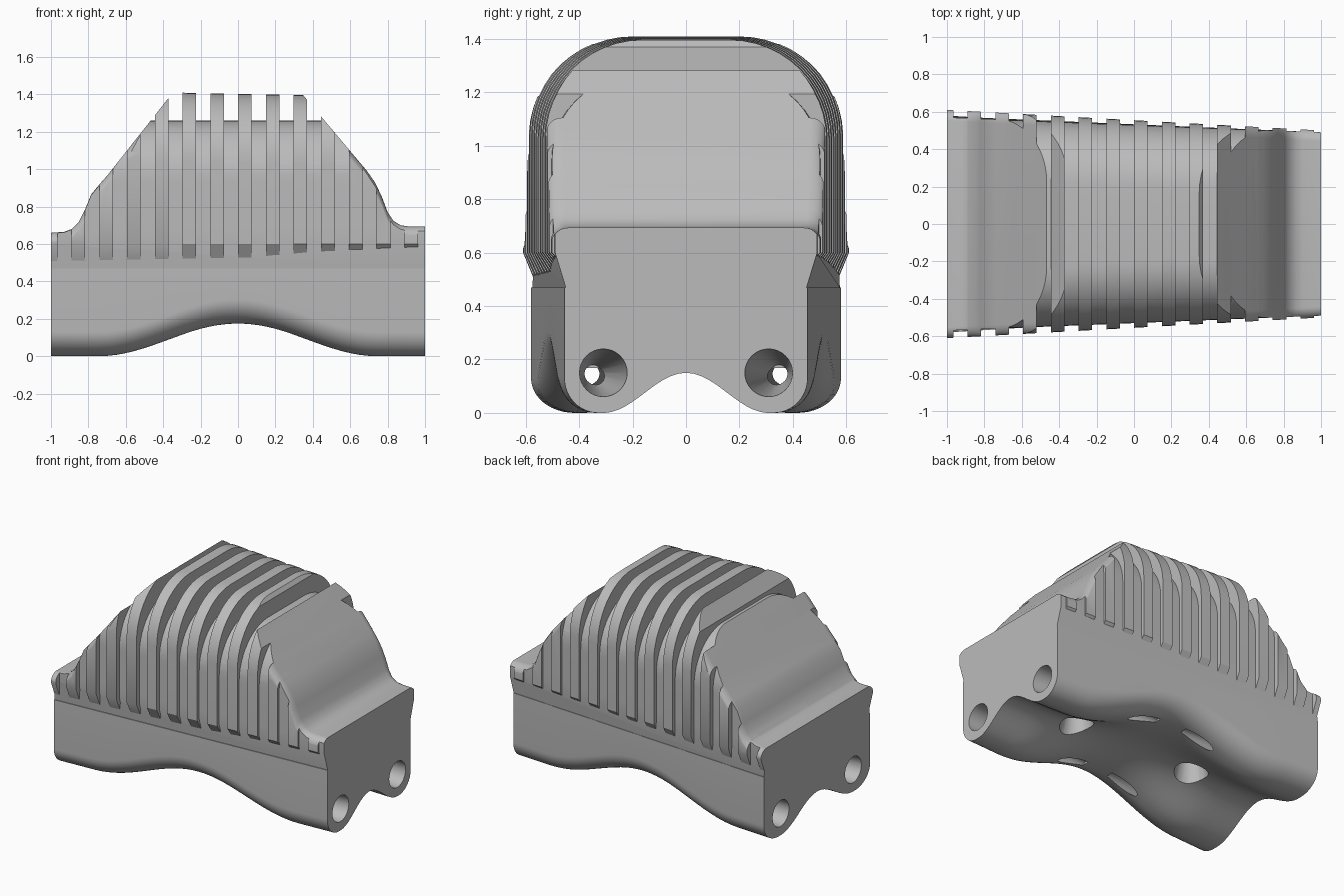
import bpy
import bmesh
from math import cos, sin, pi, sqrt

old = bpy.data.objects.get("Cube")
if old:
    bpy.data.objects.remove(old)

grey = bpy.data.materials.new("plain grey")
grey.use_nodes = True
grey.diffuse_color = (0.5, 0.5, 0.5, 1)
grey.node_tree.nodes["Principled BSDF"].inputs["Base Color"].default_value = (0.5, 0.5, 0.5, 1)


# Widths taper along the length
def base_half(x):
    return 0.5175 - 0.0625 * x


def core_half(x):
    return 0.53 - 0.04 * x


def fin_half(x):
    return 0.555 - 0.055 * x


def section(x, half, top, radius, foot, foot_z, shoulder):
    """Closed outline with narrow foot, straight sides and rounded upper corners."""
    side = [(foot, foot_z), (half, shoulder)]
    for i in range(13):
        t = i / 12 * pi / 2
        side.append((half - radius + radius * cos(t), top - radius + radius * sin(t)))
    return [(x, y, z) for y, z in side] + [(x, -y, z) for y, z in reversed(side)]


def loft(bm, rings):
    rows = [[bm.verts.new(p) for p in ring] for ring in rings]
    n = len(rows[0])
    for a, b in zip(rows, rows[1:]):
        for i in range(n):
            j = (i + 1) % n
            bm.faces.new((a[i], a[j], b[j], b[i]))
    bm.faces.new(rows[0])
    bm.faces.new(rows[-1])


def make(name, shells):
    bm = bmesh.new()
    for rings in shells:
        loft(bm, rings)
    bmesh.ops.recalc_face_normals(bm, faces=bm.faces)
    mesh = bpy.data.meshes.new(name)
    bm.to_mesh(mesh)
    bm.free()
    mesh.materials.append(grey)
    obj = bpy.data.objects.new(name, mesh)
    bpy.context.collection.objects.link(obj)
    return obj


def boolean(obj, cutter, operation):
    mod = obj.modifiers.new("cut", "BOOLEAN")
    mod.object, mod.operation, mod.solver = cutter, operation, "EXACT"
    bpy.context.view_layer.update()
    graph = bpy.context.evaluated_depsgraph_get()
    mesh = bpy.data.meshes.new_from_object(obj.evaluated_get(graph))
    obj.modifiers.clear()
    obj.data = mesh


# Base: tapered block with a lengthwise channel and a crosswise arch underneath
def underside(x, u):
    channel = (1 + cos(pi * min(abs(u) / 0.68, 1))) / 2
    arch = (1 + cos(pi * min(abs(x) / 0.75, 1))) / 2
    d = max(0, (abs(u) - 0.72) / 0.28)
    return 0.15 * channel + 0.175 * arch * (1 - 0.7 * channel) + 0.13 * (1 - sqrt(max(0, 1 - d * d)))


steps = [sin(i / 24 * pi / 2) for i in range(-24, 25)]
base_rings = []
for k in range(41):
    x = -1 + k / 20
    b = base_half(x)
    ring = [(x, u * b, underside(x, u)) for u in steps]
    base_rings.append(ring + [(x, b, 0.47), (x, -b, 0.47)])
base = make("base", [base_rings])


# Tapered bores from both ends, and two pits in the channel
def cone_rings(start, end, r1, r2, upright=False):
    rings = []
    for (px, py, pz), r in ((start, r1), (end, r2)):
        ring = []
        for i in range(32):
            c, s = r * cos(i * pi / 16), r * sin(i * pi / 16)
            ring.append((px + c, py + s, pz) if upright else (px, py + c, pz + s))
        rings.append(ring)
    return rings


holes = []
for end in (-1, 1):
    for side in (-1, 1):
        outer, inner = end * 1.01, end * 0.1
        holes.append(cone_rings((outer, side * 0.68 * base_half(outer), 0.15),
                                (inner, side * 0.68 * base_half(inner), 0.15), 0.09, 0.03))
    holes.append(cone_rings((end * 0.46, 0, 0.05), (end * 0.46, 0, 0.28), 0.13, 0.08, True))
drill = make("drill", holes)
boolean(base, drill, "DIFFERENCE")

# Envelope: side profile with end ledges and slopes, used to trim core and fins
profile = [(-1, 0.66), (-0.93, 0.665), (-0.89, 0.68), (-0.85, 0.72), (-0.82, 0.78),
           (-0.785, 0.865), (-0.74, 0.92), (-0.7, 0.965), (-0.38, 1.37), (-0.2, 1.6),
           (0.18, 1.6), (0.37, 1.37), (0.45, 1.275), (0.69, 0.99), (0.735, 0.925), (0.77, 0.85),
           (0.8, 0.77), (0.83, 0.725), (0.87, 0.7), (0.92, 0.693), (1, 0.693)]
envelope = make("envelope", [[
    section(x, fin_half(x) + 0.002, z, 0.06, fin_half(x) + 0.002, 0.3, 0.4) for x, z in profile]])

# Core body
core = make("core_body", [[
    section(x, core_half(x), 1.26, 0.32, base_half(x) - 0.005, 0.465, 0.6) for x in (-1.05, 1.05)]])
boolean(core, envelope, "INTERSECT")

# Cooling fins: evenly spaced hoops around the core
fin_shells = []
for i in range(14):
    start = -1.038 + 0.1483 * i
    fin_shells.append([section(x, fin_half(x), 1.403 - 0.02 * x, 0.37,
                               base_half(x) - 0.015, 0.515 + 0.025 * x, 0.6)
                       for x in (start, start + 0.073)])
fins = make("fins", fin_shells)
boolean(fins, envelope, "INTERSECT")

for helper in (drill, envelope):
    bpy.data.objects.remove(helper)

# Smooth curves, sharp edges
for obj in (base, core, fins):
    bpy.ops.object.select_all(action="DESELECT")
    obj.select_set(True)
    bpy.context.view_layer.objects.active = obj
    bpy.ops.object.shade_smooth_by_angle(angle=0.5)
